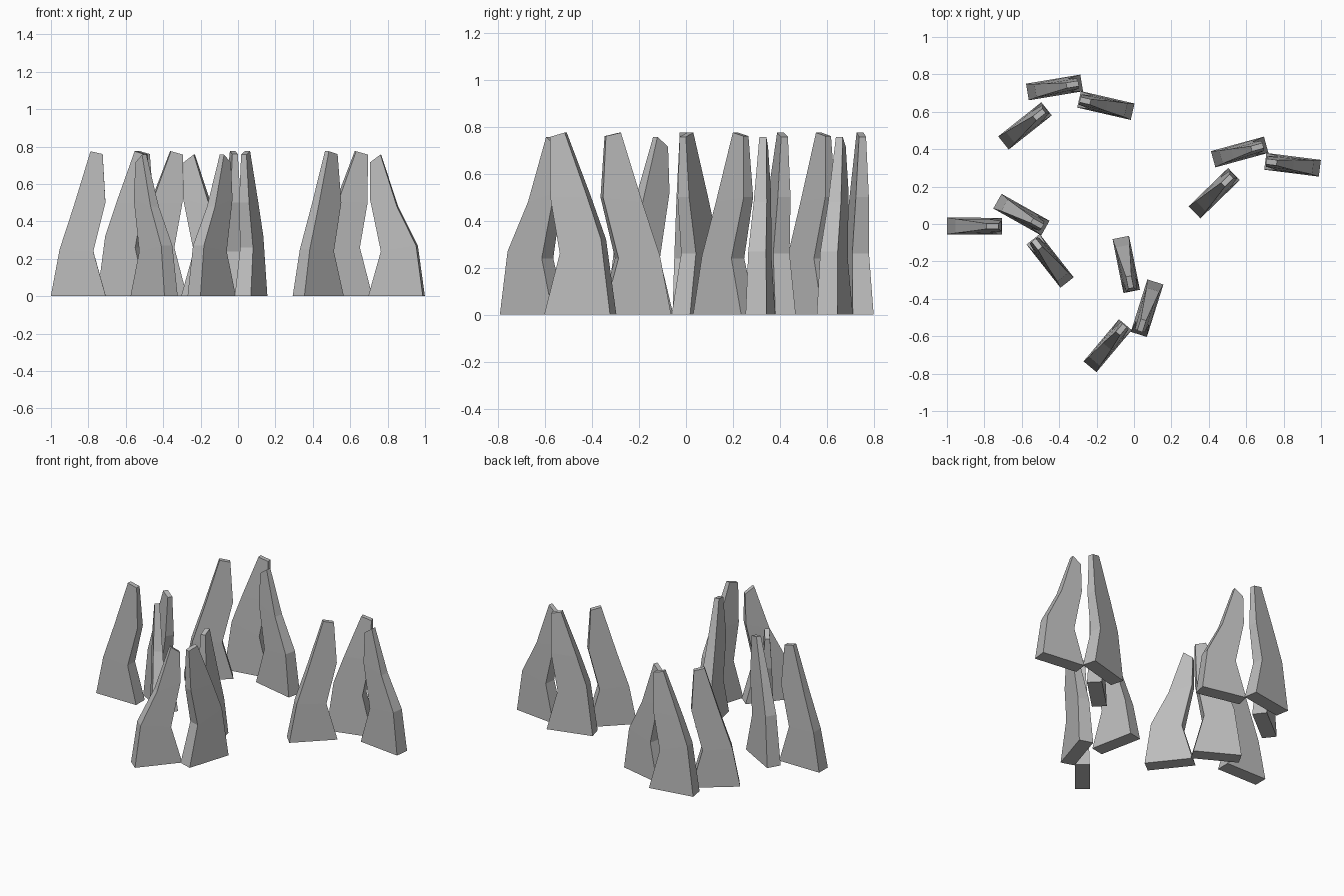
import bpy, bmesh
from math import radians, cos, sin
from mathutils import Matrix, Vector

cube = bpy.data.objects.get("Cube")
if cube:
    bpy.data.objects.remove(cube, do_unlink=True)

stone = bpy.data.materials.new("grey_stone")
stone.use_nodes = True
stone.diffuse_color = (0.5, 0.5, 0.5, 1)
stone.node_tree.nodes["Principled BSDF"].inputs["Base Color"].default_value = (0.5, 0.5, 0.5, 1)

# Spike sections: outer (u, z), inner (u, z), half thickness
BASE = ((-0.147, 0), (0.147, 0), 0.045)
STRAIGHT = [BASE, ((-0.104, 0.32), (0.08, 0.26), 0.036),
            ((-0.04, 0.5), (0.125, 0.5), 0.028), ((0.065, 0.775), (0.13, 0.757), 0.015)]
BENT = [BASE, ((-0.1, 0.25), (0.08, 0.24), 0.038),
        ((-0.025, 0.48), (0.145, 0.5), 0.028), ((0.065, 0.775), (0.13, 0.76), 0.015)]
LEANING = [BASE, ((-0.11, 0.27), (0.08, 0.24), 0.038),
           ((-0.005, 0.48), (0.14, 0.52), 0.028), ((0.085, 0.757), (0.142, 0.715), 0.015)]


def spike(name, sections, x, y, angle):
    """Loft four-sided sections into one flat-faced spike."""
    bm = bmesh.new()
    rings = []
    for (uo, zo), (ui, zi), t in sections:
        rings.append([bm.verts.new(p) for p in
                      ((uo, -t, zo), (ui, -t, zi), (ui, t, zi), (uo, t, zo))])
    for low, high in zip(rings, rings[1:]):
        for i in range(4):
            j = (i + 1) % 4
            bm.faces.new((low[i], low[j], high[j], high[i]))
    bm.faces.new(rings[0][::-1])
    bm.faces.new(rings[-1])
    bmesh.ops.recalc_face_normals(bm, faces=bm.faces)
    mesh = bpy.data.meshes.new(name)
    bm.to_mesh(mesh)
    bm.free()
    mesh.materials.append(stone)
    obj = bpy.data.objects.new(name, mesh)
    bpy.context.collection.objects.link(obj)
    obj.matrix_world = Matrix.Translation((x, y, 0)) @ Matrix.Rotation(radians(angle), 4, "Z")


# Spikes in a cluster: name, sections, distance, direction, facing
LAYOUT = [("middle_spike", STRAIGHT, 0, 0, 9.5),
          ("right_spike", LEANING, 0.291, -19.4, 167),
          ("left_spike", BENT, 0.259, -127.5, 38.4)]

# Clusters: name, position, rotation
CLUSTERS = [("back", -0.425, 0.73, 0), ("right", 0.565, 0.385, 5.8),
            ("left", -0.602, 0.05, -38.8), ("front", 0.07, -0.45, 243)]

for place, cx, cy, turn in CLUSTERS:
    for part, sections, dist, direction, facing in LAYOUT:
        a = radians(direction + turn)
        spike(f"{place}_{part}", sections, cx + dist * cos(a), cy + dist * sin(a), facing + turn)
